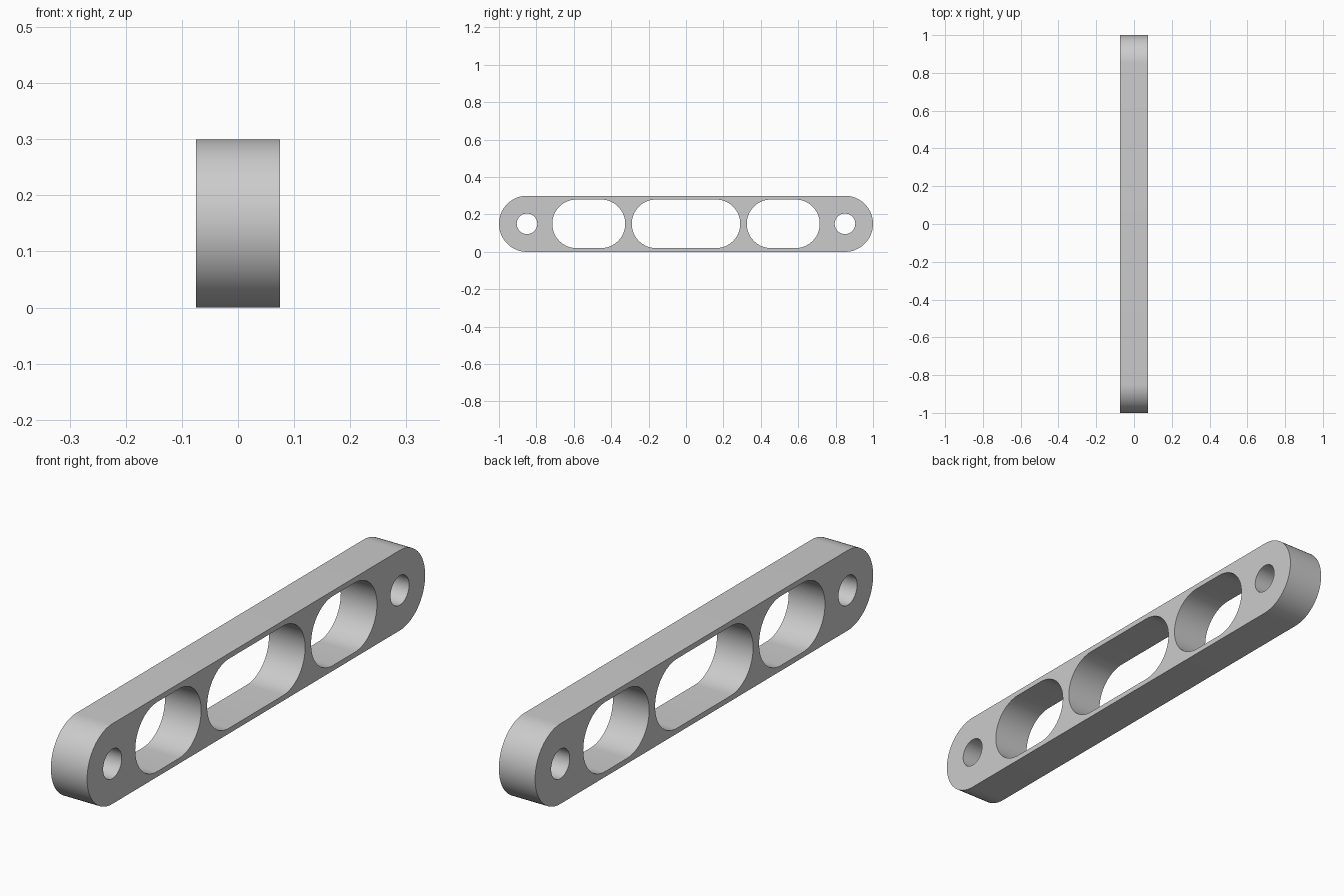
import bpy
import bmesh
from math import pi, sin, cos, radians
from mathutils import Vector

default_cube = bpy.data.objects.get("Cube")
if default_cube:
    bpy.data.objects.remove(default_cube, do_unlink=True)

WIDTH = 0.15
MID_Z = 0.15
ARC_STEPS = 32

grey = bpy.data.materials.new("plain_grey")
grey.use_nodes = True
colour = (0.6, 0.6, 0.6, 1)
grey.diffuse_color = colour
grey.node_tree.nodes["Principled BSDF"].inputs["Base Color"].default_value = colour


def add_slot(bm, centre, half_length, radius):
    """Add a closed outline with round ends; a circle when the ends coincide."""
    straight = half_length - radius
    points = []
    for side in (1, -1):
        for i in range(ARC_STEPS + 1):
            a = -pi / 2 + pi * i / ARC_STEPS
            points.append((-WIDTH / 2,
                           centre + side * (straight + radius * cos(a)),
                           MID_Z + side * radius * sin(a)))
    if straight < 1e-5:
        points = points[:ARC_STEPS] + points[ARC_STEPS + 1:-1]
    verts = [bm.verts.new(p) for p in points]
    for a, b in zip(verts, verts[1:] + verts[:1]):
        bm.edges.new((a, b))


bm = bmesh.new()
# Bar outline and large middle window
add_slot(bm, 0, 1.0, 0.15)
add_slot(bm, 0, 0.29, 0.13)
# Side windows and pin holes at both ends
for side in (-1, 1):
    add_slot(bm, side * 0.52, 0.195, 0.13)
    add_slot(bm, side * 0.85, 0.055, 0.055)

# Fill around the holes, then extrude across the width
bmesh.ops.triangle_fill(bm, edges=bm.edges[:], use_beauty=True,
                        normal=Vector((-1, 0, 0)))
extruded = bmesh.ops.extrude_face_region(bm, geom=bm.faces[:],
                                         use_keep_orig=True)
moved = [g for g in extruded["geom"] if isinstance(g, bmesh.types.BMVert)]
bmesh.ops.translate(bm, verts=moved, vec=(WIDTH, 0, 0))
bmesh.ops.recalc_face_normals(bm, faces=bm.faces[:])

mesh = bpy.data.meshes.new("link_bar")
bm.to_mesh(mesh)
bm.free()
mesh.materials.append(grey)
bar = bpy.data.objects.new("link_bar", mesh)
bpy.context.collection.objects.link(bar)

# Smooth round walls with crisp rims
bpy.ops.object.select_all(action="DESELECT")
bar.select_set(True)
bpy.context.view_layer.objects.active = bar
bpy.ops.object.shade_smooth_by_angle(angle=radians(30))
